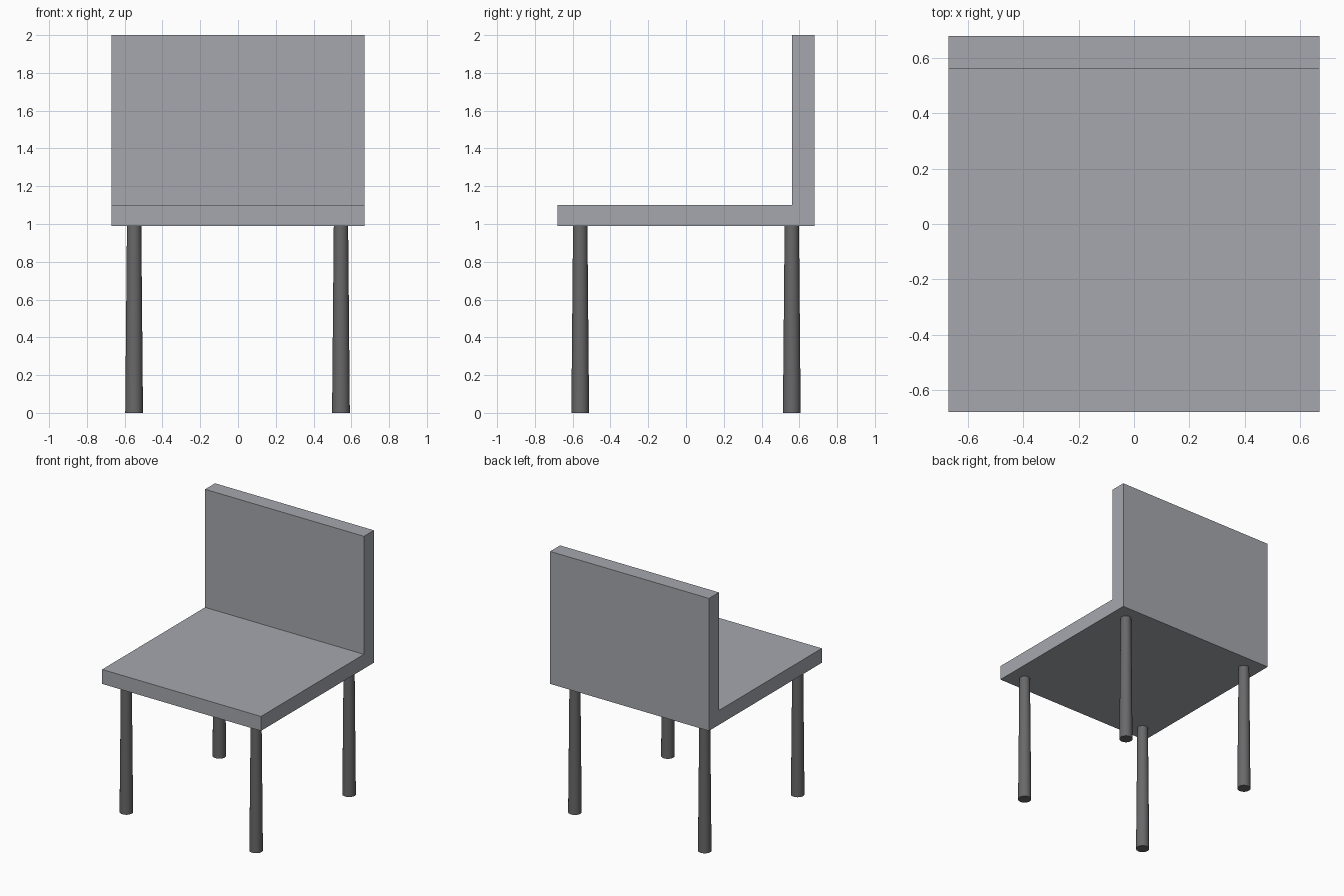
import bpy
import bmesh
from mathutils import Matrix

cube = bpy.data.objects.get("Cube")
if cube:
    bpy.data.objects.remove(cube, do_unlink=True)


def make_material(name, color):
    mat = bpy.data.materials.new(name)
    mat.use_nodes = True
    mat.diffuse_color = color
    mat.node_tree.nodes["Principled BSDF"].inputs["Base Color"].default_value = color
    return mat


def make_object(name, bm, mat):
    bmesh.ops.recalc_face_normals(bm, faces=bm.faces)
    mesh = bpy.data.meshes.new(name)
    bm.to_mesh(mesh)
    bm.free()
    mesh.materials.append(mat)
    obj = bpy.data.objects.new(name, mesh)
    bpy.context.collection.objects.link(obj)
    return obj


light_grey = make_material("light grey", (0.38, 0.39, 0.42, 1))
dark_grey = make_material("dark grey", (0.14, 0.14, 0.145, 1))

HALF_WIDTH, HALF_DEPTH = 0.67, 0.68
SEAT_BOTTOM, SEAT_TOP, BACK_TOP = 0.99, 1.10, 2.0
BACK_FRONT = 0.56

# Seat and backrest: one L-shaped side profile extruded across the width
profile = [
    (-HALF_DEPTH, SEAT_BOTTOM), (HALF_DEPTH, SEAT_BOTTOM),
    (HALF_DEPTH, BACK_TOP), (BACK_FRONT, BACK_TOP),
    (BACK_FRONT, SEAT_TOP), (-HALF_DEPTH, SEAT_TOP),
]
bm = bmesh.new()
side = bm.faces.new([bm.verts.new((-HALF_WIDTH, y, z)) for y, z in profile])
extruded = bmesh.ops.extrude_face_region(bm, geom=[side])["geom"]
bmesh.ops.translate(bm, vec=(2 * HALF_WIDTH, 0, 0),
                    verts=[v for v in extruded if isinstance(v, bmesh.types.BMVert)])
make_object("seat_and_backrest", bm, light_grey)

# Legs: round posts, slightly wider at the foot
for end, y in (("front", -0.56), ("back", 0.56)):
    for hand, x in (("right", -0.55), ("left", 0.545)):
        bm = bmesh.new()
        bmesh.ops.create_cone(bm, cap_ends=True, segments=32, radius1=0.047,
                              radius2=0.038, depth=SEAT_BOTTOM,
                              matrix=Matrix.Translation((x, y, SEAT_BOTTOM / 2)))
        for face in bm.faces:
            face.smooth = len(face.verts) == 4
        for edge in bm.edges:
            edge.smooth = all(f.smooth for f in edge.link_faces)
        make_object(f"{end}_{hand}_leg", bm, dark_grey)
